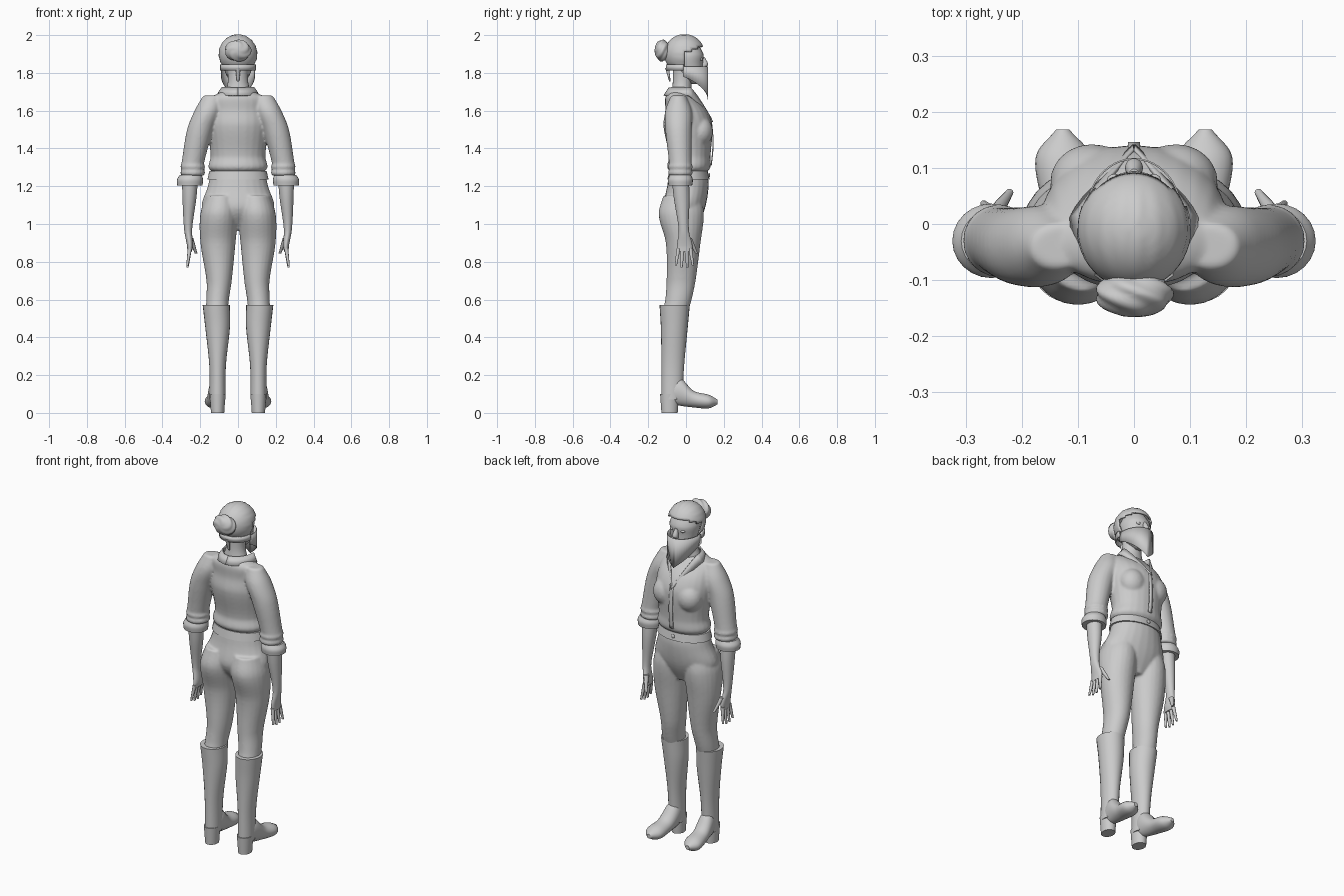
import bpy
import bmesh
from math import sin, cos, pi, atan2, radians
from mathutils import Vector, Matrix

default = bpy.data.objects.get("Cube")
if default:
    bpy.data.objects.remove(default)

grey = bpy.data.materials.new("plain grey")
grey.use_nodes = True
grey.diffuse_color = (0.6, 0.6, 0.6, 1)
grey.node_tree.nodes["Principled BSDF"].inputs["Base Color"].default_value = grey.diffuse_color


def finish(name, bm, mirror=False, fuse=False, thickness=0):
    """Turn a bmesh into a smooth object with the wanted modifiers."""
    bmesh.ops.recalc_face_normals(bm, faces=bm.faces[:])
    for face in bm.faces:
        face.smooth = True
    mesh = bpy.data.meshes.new(name)
    bm.to_mesh(mesh)
    bm.free()
    mesh.set_sharp_from_angle(angle=radians(50))
    mesh.materials.append(grey)
    obj = bpy.data.objects.new(name, mesh)
    bpy.context.collection.objects.link(obj)
    if mirror:
        obj.modifiers.new("mirror", "MIRROR").use_mirror_merge = False
    if thickness:
        solid = obj.modifiers.new("thickness", "SOLIDIFY")
        solid.thickness = thickness
        solid.offset = 0
    if fuse:
        remesh = obj.modifiers.new("fuse", "REMESH")
        remesh.mode = "VOXEL"
        remesh.voxel_size = 0.007
        remesh.use_smooth_shade = True
        relax = obj.modifiers.new("relax", "SMOOTH")
        relax.factor = 0.5
        relax.iterations = 6
    return obj


def blend_rings(keys, steps=6):
    """Fill in a smooth run of rings between the key rings."""
    keys = [Vector((0,) * (5 - len(key)) + tuple(key)) for key in keys]
    spans = [(after - before).length for before, after in zip(keys, keys[1:])]
    last = len(keys) - 1
    slopes = []
    for i in range(len(keys)):
        lo, hi = max(i - 1, 0), min(i + 1, last)
        slopes.append((keys[hi] - keys[lo]) / sum(spans[lo:hi]))
    rings = []
    for i, span in enumerate(spans):
        for step in range(steps):
            t = step / steps
            ease = t * t * (3 - 2 * t)
            rings.append(keys[i].lerp(keys[i + 1], ease)
                         + slopes[i] * (span * t * (1 - t) ** 2)
                         - slopes[i + 1] * (span * t * t * (1 - t)))
    return rings + [keys[last]]


def loft(bm, keys, side=1, along="z", sides=24):
    """Skin ellipses given as centre (x,) y, z and two radii."""
    loops = []
    for x, y, z, a, b in blend_rings(keys):
        loop = []
        for i in range(sides):
            turn = 2 * pi * i / sides
            u, v = a * cos(turn), b * sin(turn)
            dy, dz = (v, 0) if along == "z" else (0, v)
            loop.append(bm.verts.new(((x + u) * side, y + dy, z + dz)))
        loops.append(loop)
    for low, high in zip(loops, loops[1:]):
        for i in range(sides):
            bm.faces.new((low[i - 1], low[i], high[i], high[i - 1]))
    bm.faces.new(loops[0])
    bm.faces.new(loops[-1])


def loft_part(name, keys, along="z", **options):
    bm = bmesh.new()
    loft(bm, keys, along=along)
    return finish(name, bm, **options)


def ball(name, centre, radii, shape=None, **options):
    bm = bmesh.new()
    bmesh.ops.create_uvsphere(bm, u_segments=48, v_segments=24, radius=1)
    if shape:
        shape(bm)
    bm.transform(Matrix.Translation(centre) @ Matrix.Diagonal((*radii, 1)))
    return finish(name, bm, **options)


def strip(name, top, bottom, thickness, **options):
    """A thin band between two rows of points."""
    bm = bmesh.new()
    upper, lower = [[bm.verts.new(point) for point in row] for row in (top, bottom)]
    for i in range(1, len(upper)):
        bm.faces.new((upper[i - 1], upper[i], lower[i], lower[i - 1]))
    return finish(name, bm, thickness=thickness, **options)


# Blouse: torso, bust and sleeves fused together, with folds above the cuff
torso = [(-.035, 1.71, .06, .05), (-.03, 1.67, .14, .08), (0, 1.6, .16, .11), (.01, 1.52, .165, .13),
         (.02, 1.36, .145, .11), (.015, 1.3, .157, .115), (.015, 1.27, .13, .09)]
sleeve = [(.135, -.04, 1.68, .05, .04), (.16, -.04, 1.6, .07, .07), (.2, -.04, 1.5, .07, .07)]
for fold in range(5):
    radius = .06 + .006 * (fold % 2)
    sleeve.append((.24, -.03, 1.32 - .016 * fold, radius, radius))
bm = bmesh.new()
loft(bm, torso)
for side in (1, -1):
    loft(bm, sleeve, side)
    bust = Matrix.Translation((.075 * side, .075, 1.49)) @ Matrix.Diagonal((.075, .068, .08, 1))
    bmesh.ops.create_uvsphere(bm, u_segments=20, v_segments=12, radius=1, matrix=bust)
finish("blouse", bm, fuse=True)
loft_part("rolled_cuff", [(.25, -.03, 1.26, .058, .056), (.254, -.03, 1.235, .069, .066),
                          (.255, -.03, 1.205, .067, .063)], mirror=True)

# Trousers: pelvis and legs fused together
pelvis = [(.012, 1.28, .142, .1), (.01, 1.2, .16, .11), (-.01, 1.08, .19, .11), (0, .97, .05, .05)]
leg = [(.09, -.02, 1.15, .08, .1), (.1, -.025, 1.05, .1, .12), (.106, -.015, .9, .093, .092),
       (.1, -.026, .7, .067, .077), (.108, -.04, .6, .06, .07), (.112, -.055, .54, .058, .068)]
bm = bmesh.new()
loft(bm, pelvis)
for side in (1, -1):
    loft(bm, leg, side)
finish("trousers", bm, fuse=True)

# Waistband with a button
loft_part("waistband", [(.013, z, a, a - .05) for z, a in ((1.28, .152), (1.235, .162))])
ball("waist_button", (0, .122, 1.258), (.011, .006, .011))

# Boots: shaft, foot and heel
loft_part("boot_shaft", [(.115, -.06, .57, .072, .08), (.108, -.062, .45, .065, .071),
                         (.108, -.07, .25, .044, .06), (.108, -.075, .07, .042, .056)], mirror=True)
loft_part("boot_foot", [(.108, -.11, .1, .03, .04), (.11, -.04, .115, .044, .075),
                        (.118, .04, .073, .047, .044), (.125, .12, .06, .05, .036),
                        (.127, .168, .058, .012, .012)], along="y", mirror=True)
loft_part("boot_heel", [(.108, -.087, z, a, a + .008) for z, a in ((.1, .042), (0, .035))], mirror=True)

# Bare forearms running into the palms
loft_part("forearm", [(.254, -.03, 1.24, .042, .045), (.257, -.023, 1.14, .037, .042),
                      (.264, -.012, .97, .021, .027), (.254, -.007, .885, .016, .041),
                      (.256, -.009, .855, .012, .038)], mirror=True)

# Four spread fingers and a thumb
bm = bmesh.new()
for finger in range(4):
    root = -.04 + .021 * finger
    spread = (finger - 1.5) * .009
    tip = .785 - .017 * sin(pi * (finger + .3) / 3.6)
    loft(bm, [(.255, root, .87, .011, .011), (.268, root + spread, tip, .006, .006)], sides=10)
loft(bm, [(.25, .015, .925, .014, .017), (.222, .056, .845, .007, .007)], sides=10)
finish("fingers", bm, mirror=True)

# Neck and face
loft_part("neck", [(-.025, 1.68, .075, .055), (-.02, 1.75, .054, .05), (-.015, 1.84, .055, .055)])
loft_part("face", [(.05, 1.742, .022, .024), (.028, 1.785, .06, .06), (.01, 1.85, .079, .08),
                   (.006, 1.9, .081, .086), (0, 1.98, .04, .045)])
loft_part("nose", [(.088, 1.885, .009, .01), (.1, 1.845, .016, .017), (.092, 1.828, .012, .01)])
ball("eye", (.034, .079, 1.872), (.014, .01, .008), mirror=True)


# Hair swept back into a bun
def swept(bm):
    for v in bm.verts:
        wave = 1 + .014 * sin(18 * atan2(v.co.x, v.co.z)) * min(1, v.co.xz.length)
        v.co.x *= wave
        v.co.z *= wave
    brow = [v for v in bm.verts if v.co.y > .1 and v.co.z < .45 * v.co.y - .05]
    bmesh.ops.delete(bm, geom=brow, context="VERTS")


def coiled(bm):
    for v in bm.verts:
        v.co *= 1 + .05 * sin(5 * atan2(v.co.x, v.co.z) + 7 * v.co.y) * v.co.xz.length


ball("hair", (0, -.008, 1.9), (.097, .103, .099), swept, thickness=.01)
ball("hair_bun", (0, -.125, 1.918), (.068, .041, .056), coiled)

# Triangular face scarf with its tie round the back of the head
top, bottom = [], []
for i in range(-12, 13):
    turn = pi * i / 24
    slope = abs(i) / 12
    x, y = .088 * sin(turn), -.015 + .131 * max(0, cos(turn)) ** .8
    top.append((x, y, 1.835))
    bottom.append((x, y, 1.66 + .12 * slope))
strip("face_scarf", top, bottom, .003)
arc = [pi * i / 24 for i in range(25)]
tie = [[(.09 * cos(t), -.012 - .09 * sin(t), z) for t in arc] for z in (1.845, 1.812)]
strip("scarf_tie", *tie, .008)
loft_part("scarf_tail", [(-.1, 1.825, .014, .01), (-.085, 1.755, .006, .004)])

# Collar turned out at the nape and running down to the V neckline
top, bottom = [], []
for i in range(25):
    turn = pi * i / 24
    drop = max(0, -cos(turn)) ** 1.2
    width = 1 - drop if drop else sin(turn)
    top.append((.085 * width, .022 - .11 * cos(turn), 1.722 - .162 * drop))
    bottom.append((.112 * width, .012 - .128 * cos(turn), 1.68 - .14 * drop))
strip("collar", top, bottom, .007, mirror=True)

# Button placket below the neckline
edges = [[(x, .133 + .01 * sin(pi * i / 12), 1.55 - .02 * i) for i in range(13)] for x in (-.011, .011)]
strip("placket", *edges, .006)
